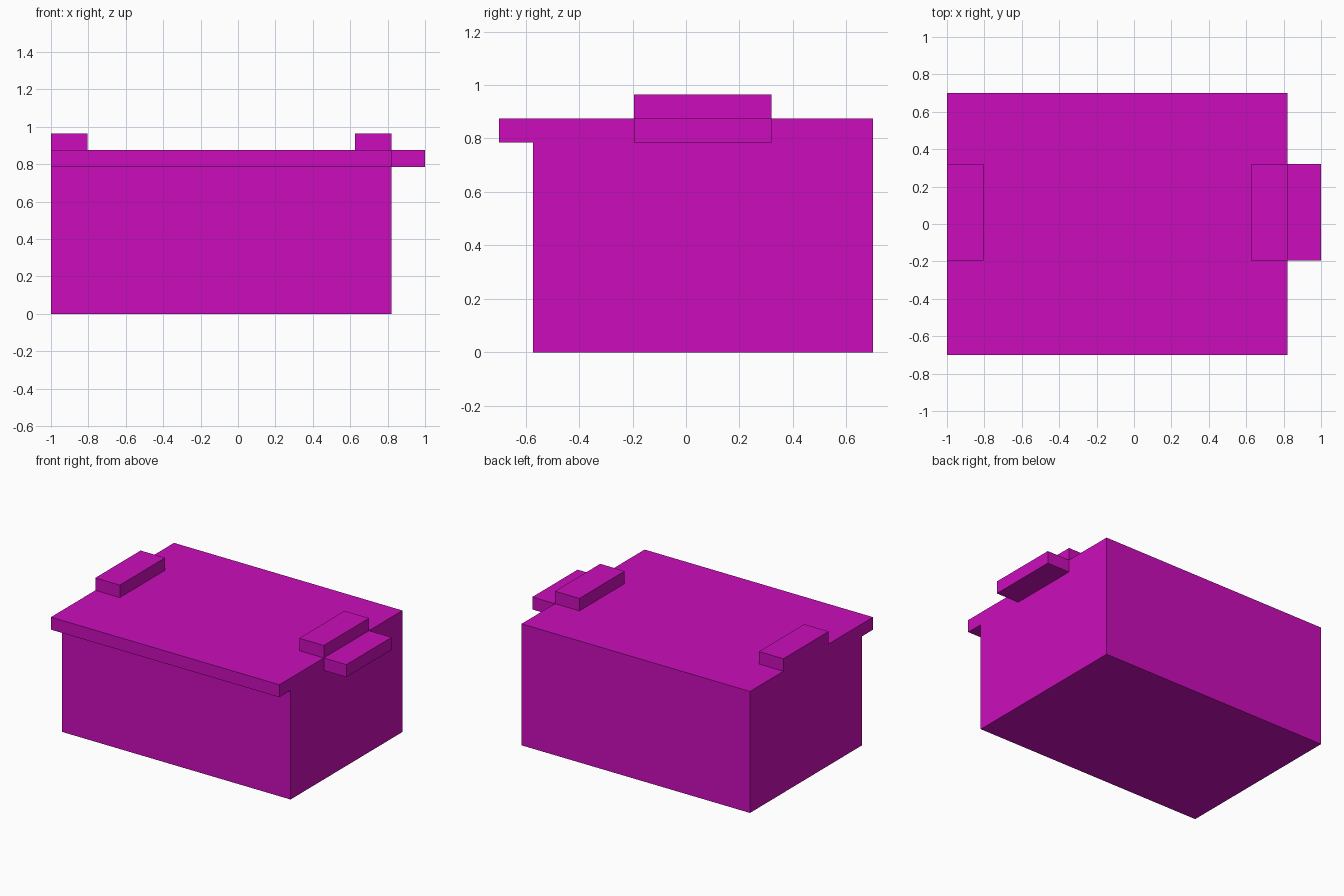
import bpy
import bmesh
from mathutils import Vector

cube = bpy.data.objects.get("Cube")
if cube:
    bpy.data.objects.remove(cube, do_unlink=True)

# Single flat colour
magenta = bpy.data.materials.new("magenta")
magenta.use_nodes = True
colour = (0.597, 0.004, 0.497, 1)
magenta.diffuse_color = colour
magenta.node_tree.nodes["Principled BSDF"].inputs["Base Color"].default_value = colour

LEFT, RIGHT = -1.0, 0.82
LIP_Z, TOP_Z = 0.785, 0.875
BLOCK_HEIGHT = TOP_Z - LIP_Z
BLOCK_Y = (-0.195, 0.32)


def extrude_profile(name, profile, x0, x1):
    """Extrude a closed (y, z) profile along x."""
    bm = bmesh.new()
    face = bm.faces.new([bm.verts.new((x0, y, z)) for y, z in profile])
    result = bmesh.ops.extrude_face_region(bm, geom=[face])
    moved = [v for v in result["geom"] if isinstance(v, bmesh.types.BMVert)]
    bmesh.ops.translate(bm, verts=moved, vec=Vector((x1 - x0, 0, 0)))
    bmesh.ops.recalc_face_normals(bm, faces=bm.faces)
    mesh = bpy.data.meshes.new(name)
    bm.to_mesh(mesh)
    bm.free()
    mesh.materials.append(magenta)
    obj = bpy.data.objects.new(name, mesh)
    bpy.context.collection.objects.link(obj)
    return obj


def block(name, x0, x1, z0):
    y0, y1 = BLOCK_Y
    z1 = z0 + BLOCK_HEIGHT
    return extrude_profile(name, [(y0, z0), (y1, z0), (y1, z1), (y0, z1)], x0, x1)


# Main body with a lip overhanging the front
extrude_profile("body_with_front_lip",
                [(-0.573, 0), (0.7, 0), (0.7, TOP_Z), (-0.7, TOP_Z),
                 (-0.7, LIP_Z), (-0.573, LIP_Z)], LEFT, RIGHT)

# Raised blocks along both side edges of the top
block("right_top_block", LEFT, LEFT + 0.195, TOP_Z)
block("left_top_block", RIGHT - 0.195, RIGHT, TOP_Z)

# Ledge projecting from the side wall
block("left_side_ledge", RIGHT, 1.0, LIP_Z)
